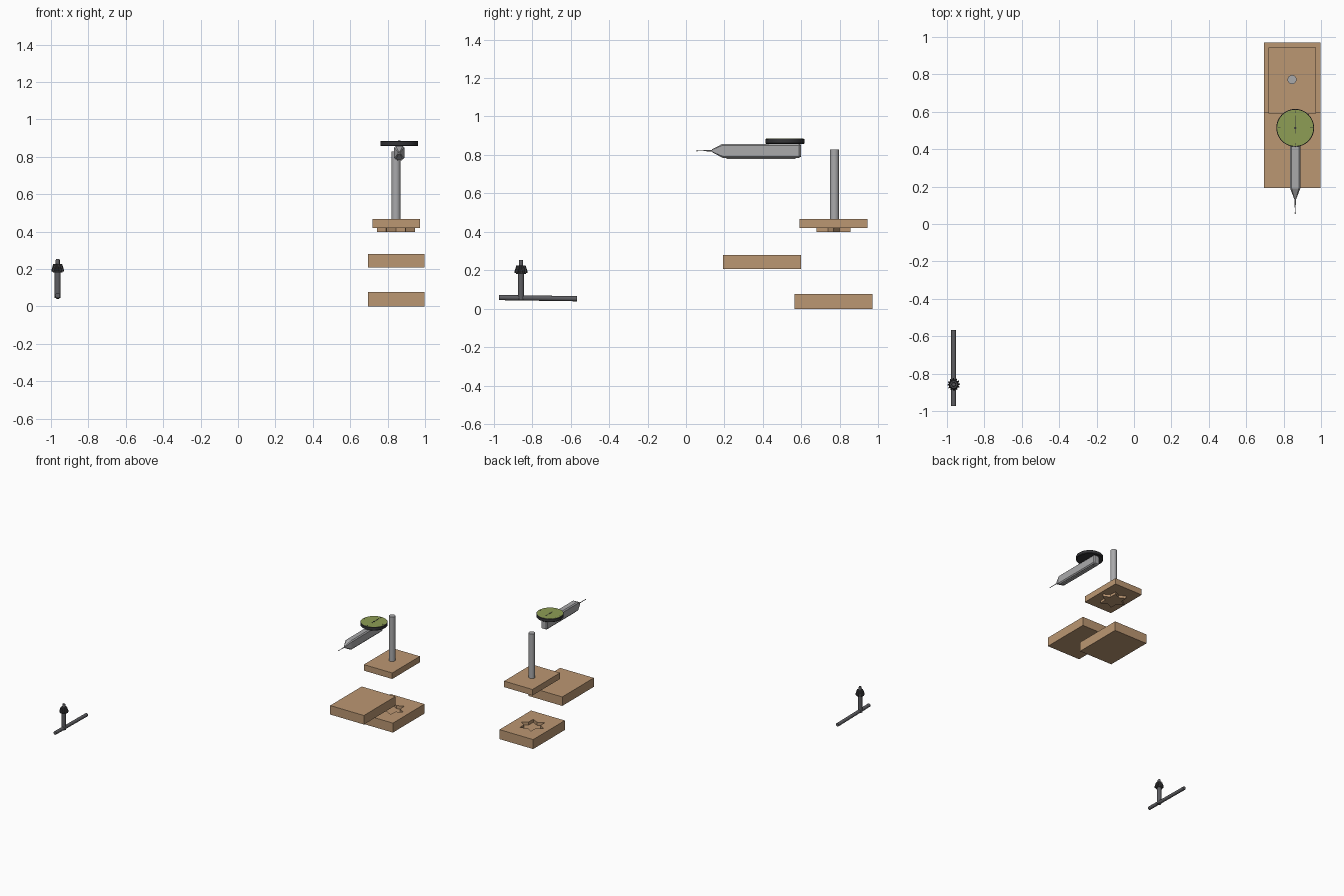
import bpy, bmesh, math
from mathutils import Vector

if "Cube" in bpy.data.objects:
    bpy.data.objects.remove(bpy.data.objects["Cube"])


def material(name, rgb):
    m = bpy.data.materials.new(name)
    m.diffuse_color = (*rgb, 1)
    m.use_nodes = True
    m.node_tree.nodes["Principled BSDF"].inputs["Base Color"].default_value = m.diffuse_color
    return m


WOOD = material("wood", (0.50, 0.31, 0.17))
STEEL = material("light steel", (0.40, 0.40, 0.41))
IRON = material("dark iron", (0.11, 0.11, 0.12))
GEAR = material("blackened gear", (0.06, 0.06, 0.065))
BLACK = material("black rim", (0.035, 0.035, 0.038))
GREEN = material("olive dial", (0.27, 0.34, 0.09))


def finish(name, bm, mat, smooth=False):
    bmesh.ops.recalc_face_normals(bm, faces=bm.faces)
    me = bpy.data.meshes.new(name)
    bm.to_mesh(me)
    bm.free()
    ob = bpy.data.objects.new(name, me)
    bpy.context.collection.objects.link(ob)
    me.materials.append(mat)
    if smooth:
        bpy.ops.object.select_all(action='DESELECT')
        ob.select_set(True)
        bpy.context.view_layer.objects.active = ob
        bpy.ops.object.shade_smooth_by_angle(angle=math.radians(35))
    return ob


def loft(name, rings, mat, smooth=False):
    """Skin a list of equal-length point rings and cap both ends."""
    bm = bmesh.new()
    vs = [[bm.verts.new(p) for p in r] for r in rings]
    n = len(rings[0])
    for a, b in zip(vs, vs[1:]):
        for i in range(n):
            bm.faces.new((a[i], a[(i + 1) % n], b[(i + 1) % n], b[i]))
    bm.faces.new(vs[0])
    bm.faces.new(vs[-1])
    return finish(name, bm, mat, smooth)


def box(name, x0, x1, y0, y1, z0, z1, mat):
    def ring(z):
        return [(x0, y0, z), (x1, y0, z), (x1, y1, z), (x0, y1, z)]
    return loft(name, [ring(z0), ring(z1)], mat)


def turned(name, x, y, profile, mat, n=32):
    """Vertical turned part from (radius, z) pairs."""
    rings = [[(x + r * math.cos(2 * math.pi * i / n),
               y + r * math.sin(2 * math.pi * i / n), z) for i in range(n)]
             for r, z in profile]
    return loft(name, rings, mat, True)


def rod(name, a, b, r0, r1, mat, n=20):
    a, b = Vector(a), Vector(b)
    q = (b - a).to_track_quat('Z', 'Y')
    rings = [[p + q @ Vector((r * math.cos(2 * math.pi * i / n),
                              r * math.sin(2 * math.pi * i / n), 0))
              for i in range(n)] for p, r in ((a, r0), (b, r1))]
    return loft(name, rings, mat, True)


def star(name, cx, cy, z0, z1, mat):
    def ring(z):
        return [(cx + r * math.cos(i * math.pi / 6), cy + r * math.sin(i * math.pi / 6), z)
                for i in range(12) for r in [0.0615 if i % 2 else 0.102]]
    return loft(name, [ring(z0), ring(z1)], mat)


# Wooden blocks: star mould, plain cover, star stamp with post
SX, SY = 0.845, 0.768
base = box("mould_base", 0.694, 0.997, 0.564, 0.97, 0, 0.077, WOOD)
cutter = star("star_cutter", SX, SY, 0.052, 0.12, WOOD)
cutter.hide_render = True
mod = base.modifiers.new("star pocket", 'BOOLEAN')
mod.operation = 'DIFFERENCE'
mod.solver = 'EXACT'
mod.object = cutter
bpy.context.view_layer.objects.active = base
bpy.ops.object.modifier_apply(modifier=mod.name)
bpy.data.objects.remove(cutter)

box("mould_cover", 0.694, 0.997, 0.192, 0.597, 0.208, 0.281, WOOD)
box("stamp_plate", 0.718, 0.973, 0.59, 0.945, 0.419, 0.468, WOOD)
star("stamp_star", SX, SY, 0.399, 0.4195, WOOD)
turned("stamp_post", SX, 0.772, [(0.024, 0.468), (0.024, 0.829)], STEEL)

# Chuck key: crossbar, shaft, toothed cone, pilot pin
KX, KY = -0.964, -0.858
rod("key_handle", (KX, -0.972, 0.0585), (KX, -0.566, 0.0525), 0.0135, 0.0135, IRON)
turned("key_shaft", KX, KY, [(0.016, 0.045), (0.016, 0.195)], IRON)
turned("key_collar", KX, KY, [(0.026, 0.181), (0.027, 0.188)], GEAR)
TEETH = 12


def gear_ring(outer, inner, z):
    pts = []
    for i in range(TEETH * 4):
        r = outer if i % 4 < 2 else inner
        a = 2 * math.pi * i / (TEETH * 4)
        pts.append((KX + r * math.cos(a), KY + r * math.sin(a), z))
    return pts


loft("key_gear", [gear_ring(0.034, 0.026, 0.187), gear_ring(0.033, 0.026, 0.197),
                  gear_ring(0.024, 0.019, 0.226)], GEAR)
turned("key_pilot", KX, KY, [(0.011, 0.222), (0.011, 0.248), (0.009, 0.253)], IRON)

# Dial indicator: chamfered body tapering to the nose, stylus, dovetail rail
DX, DY = 0.862, 0.514


def section(y, w, z0, z1, c):
    right = [(w - c, z0), (w, z0 + c), (w, z1 - c), (w - c, z1)]
    pts = right + [(-x, z) for x, z in reversed(right)]
    return [(DX + x, y, z) for x, z in pts]


loft("indicator_body", [section(0.135, 0.006, 0.815, 0.829, 0.002),
                        section(0.19, 0.027, 0.785, 0.858, 0.008),
                        section(0.588, 0.027, 0.785, 0.858, 0.008),
                        section(0.597, 0.020, 0.790, 0.854, 0.006)], STEEL)
box("indicator_rail", DX - 0.013, DX + 0.013, 0.21, 0.57, 0.779, 0.786, STEEL)
rod("indicator_stylus", (DX, 0.14, 0.822), (DX, 0.06, 0.822), 0.0035, 0.002, STEEL, 10)
turned("indicator_tip", DX, 0.058, [(0.001, 0.818), (0.004, 0.8205), (0.004, 0.8235),
                                    (0.001, 0.826)], STEEL, 12)

# Dial: black case, olive face, ticks and needle
turned("dial_case", DX, DY, [(0.097, 0.857), (0.101, 0.861), (0.101, 0.882),
                             (0.099, 0.884)], BLACK, 48)
turned("dial_face", DX, DY, [(0.097, 0.8835), (0.097, 0.885)], GREEN, 48)
turned("dial_hub", DX, DY, [(0.006, 0.8845), (0.006, 0.8862)], BLACK, 16)
box("dial_needle", DX - 0.002, DX + 0.002, DY - 0.03, DY + 0.066, 0.8845, 0.886, BLACK)
for k in range(4):
    a = k * math.pi / 2
    d = Vector((math.cos(a), math.sin(a), 0))
    s = Vector((-d.y, d.x, 0)) * 0.0015
    c = Vector((DX, DY, 0))
    foot = [c + d * 0.08 - s, c + d * 0.094 - s, c + d * 0.094 + s, c + d * 0.08 + s]
    loft(f"dial_tick_{k + 1}", [[p + Vector((0, 0, z)) for p in foot]
                                for z in (0.8845, 0.8858)], BLACK)
